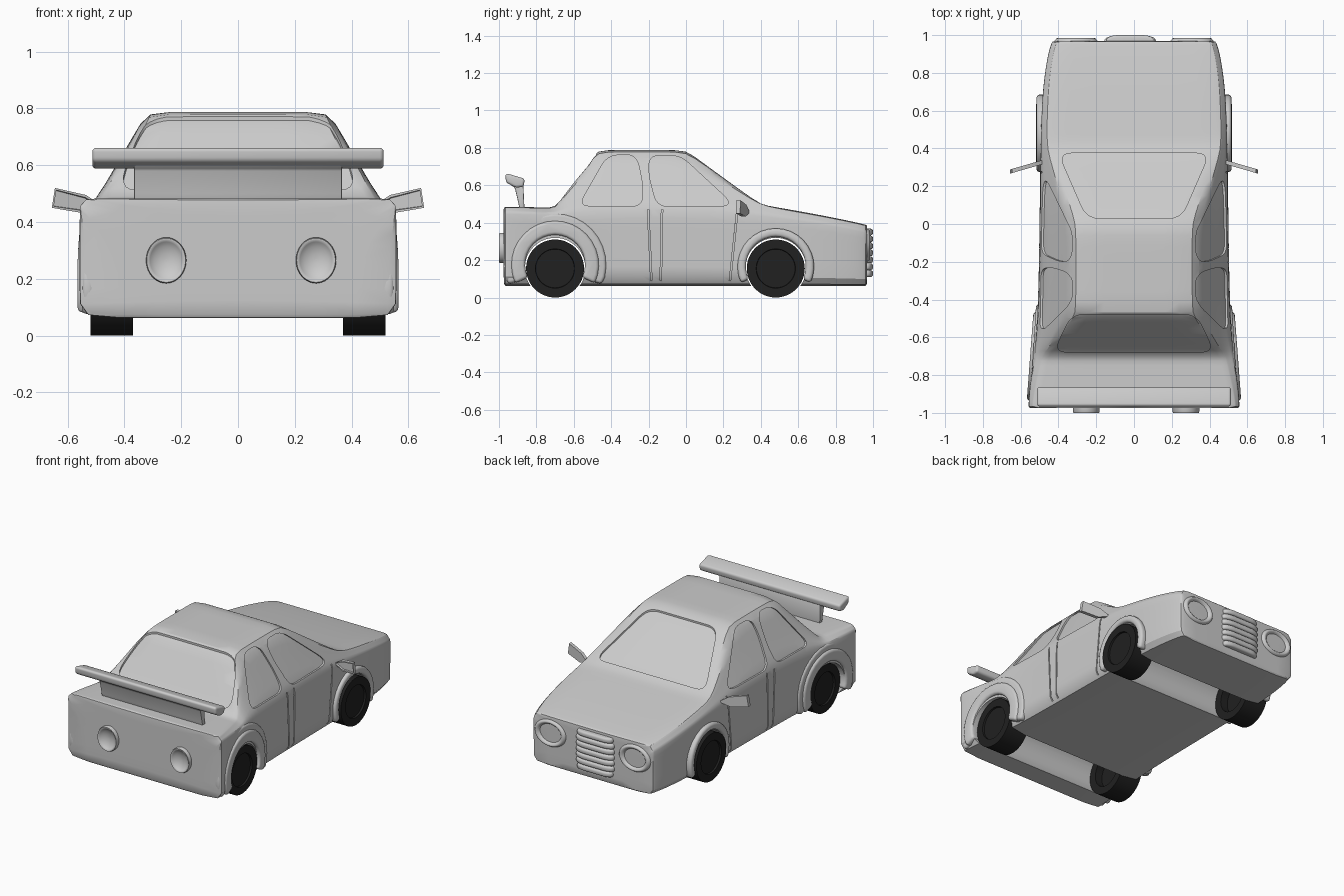
import bpy, bmesh, math
from mathutils import Vector

if "Cube" in bpy.data.objects:
    bpy.data.objects.remove(bpy.data.objects["Cube"])

tyre = bpy.data.materials.new("dark_rubber")
tyre.diffuse_color = (0.015, 0.015, 0.015, 1)
tyre.use_nodes = True
tyre.node_tree.nodes["Principled BSDF"].inputs["Base Color"].default_value = tyre.diffuse_color


def finish(bm, name):
    bmesh.ops.recalc_face_normals(bm, faces=bm.faces[:])
    me = bpy.data.meshes.new(name)
    bm.to_mesh(me)
    bm.free()
    ob = bpy.data.objects.new(name, me)
    bpy.context.collection.objects.link(ob)
    return ob


def apply_smooth(ob, angle=35):
    bpy.ops.object.select_all(action='DESELECT')
    ob.select_set(True)
    bpy.context.view_layer.objects.active = ob
    bpy.ops.object.convert(target='MESH')
    bpy.ops.object.shade_smooth_by_angle(angle=math.radians(angle))


def bevel(ob, width, segs=3):
    m = ob.modifiers.new("bevel", 'BEVEL')
    m.width, m.segments, m.limit_method = width, segs, 'ANGLE'
    m.angle_limit = math.radians(35)
    apply_smooth(ob)


def rounded(pts, r):
    out, n = [], len(pts)
    for i in range(n):
        p, a, b = (Vector(pts[k % n]) for k in (i, i - 1, i + 1))
        s = p + (a - p).normalized() * min(r, .45 * (a - p).length)
        e = p + (b - p).normalized() * min(r, .45 * (b - p).length)
        for k in range(6):
            t = k / 5
            out.append(tuple(s * (1 - t) ** 2 + p * 2 * t * (1 - t) + e * t * t))
    return out


def prism(name, pts, axis, a, b, warp=None, inset=None):
    """Extrude a 2D outline along an axis from a to b; inset = (rim, depth) recesses the a end."""
    def place(p, d):
        v = {'x': (d, p[0], p[1]), 'y': (p[0], d, p[1]), 'z': (p[0], p[1], d)}[axis]
        return warp(*v) if warp else v
    bm = bmesh.new()
    lo = [bm.verts.new(place(p, a)) for p in pts]
    hi = [bm.verts.new(place(p, b)) for p in pts]
    n = len(pts)
    cap = bm.faces.new(lo)
    bm.faces.new(hi)
    for i in range(n):
        bm.faces.new((lo[i], lo[(i + 1) % n], hi[(i + 1) % n], hi[i]))
    if inset:
        bmesh.ops.recalc_face_normals(bm, faces=bm.faces[:])
        bmesh.ops.inset_region(bm, faces=[cap], thickness=inset[0], depth=0)
        bmesh.ops.inset_region(bm, faces=[cap], thickness=.002, depth=-inset[1])
    return finish(bm, name)


def lathe(name, prof, centre, sx, sz, dy):
    """Elliptical turned part facing along y."""
    bm, n = bmesh.new(), 40
    rings = [[bm.verts.new((centre[0] + sx * r * math.cos(2 * math.pi * i / n),
                            centre[1] + dy * d,
                            centre[2] + sz * r * math.sin(2 * math.pi * i / n)))
              for i in range(n)] for r, d in prof]
    for r0, r1 in zip(rings, rings[1:]):
        for i in range(n):
            bm.faces.new((r0[i], r0[(i + 1) % n], r1[(i + 1) % n], r1[i]))
    bm.faces.new(rings[0])
    bm.faces.new(rings[-1])
    ob = finish(bm, name)
    apply_smooth(ob, 50)


# Body shell: stations of y, side half width, belt z, top half width, top z
STATIONS = [(-.975, .558, .455, .535, .483), (-.90, .557, .455, .525, .483),
            (-.70, .53, .45, .475, .482),
            (-.475, .507, .47, .32, .788), (0, .50, .48, .32, .788),
            (.40, .495, .445, .46, .497), (.70, .487, .405, .455, .445),
            (.91, .455, .365, .425, .402), (.968, .432, .35, .405, .387)]


def shell(name):
    bm = bmesh.new()
    rings = [[bm.verts.new((x, y, z)) for x, z in
              ((-w, .062), (-w, zb), (-tw, zt), (tw, zt), (w, zb), (w, .062))]
             for y, w, zb, tw, zt in STATIONS]
    for r0, r1 in zip(rings, rings[1:]):
        for i in range(6):
            bm.faces.new((r0[i], r0[(i + 1) % 6], r1[(i + 1) % 6], r1[i]))
    bm.faces.new(rings[0])
    bm.faces.new(rings[-1])
    bmesh.ops.recalc_face_normals(bm, faces=bm.faces[:])
    crease = bm.edges.layers.float.new('crease_edge')
    for e in bm.edges:
        if e.calc_face_angle() > math.radians(18):
            e[crease] = .52
    ob = finish(bm, name)
    m = ob.modifiers.new("subdivide", 'SUBSURF')
    m.levels = m.render_levels = 3
    return ob


body = shell("body")
core = shell("window_core")
d = core.modifiers.new("shrink", 'DISPLACE')
d.strength, d.mid_level = -.01, 0
helpers = [core]


def boolean(cutter, op):
    m = body.modifiers.new(op, 'BOOLEAN')
    m.operation, m.object, m.solver = op, cutter, 'EXACT'
    cutter.hide_render = True
    helpers.append(cutter)


# Window recesses and door seams: cut through, then filled by the shrunken core
front_win = [(-.195, .76), (-.03, .76), (.235, .515), (.215, .487), (-.155, .487), (-.2, .66)]
rear_win = [(-.575, .49), (-.42, .76), (-.265, .765), (-.23, .6), (-.235, .487)]
for pts in (front_win, rear_win):
    boolean(prism("window_cutter", rounded(pts, .06), 'x', -1, 1), 'DIFFERENCE')
windscreen = [(-.25, .03), (.25, .03), (.40, .375), (-.40, .375)]
back_glass = [(-.33, -.478), (.33, -.478), (.425, -.678), (-.425, -.678)]
for pts in (windscreen, back_glass):
    boolean(prism("glass_cutter", rounded(pts, .07), 'z', .3, 1), 'DIFFERENCE')
for y0, y1 in ((-.203, -.185), (-.128, -.135), (.275, .235)):
    seam = [(y0 - .004, .47), (y0 + .004, .47), (y1 + .004, .09), (y1 - .004, .09)]
    boolean(prism("seam_cutter", seam, 'x', -1, 1), 'DIFFERENCE')
boolean(core, 'UNION')


# Wheel wells run across the full width
def circle(y, z, r, n=48):
    return [(y + r * math.cos(2 * math.pi * i / n), z + r * math.sin(2 * math.pi * i / n))
            for i in range(n)]


AXLES = (-.70, .48)
for y in AXLES:
    boolean(prism("well_cutter", circle(y, .157, .162), 'x', -1, 1), 'DIFFERENCE')
apply_smooth(body, 32)
for h in set(helpers):
    bpy.data.objects.remove(h)


# Wheel arch flares
def arch(name, s, y, z, ri, ro, x0, x1, taper):
    n = 20
    ang = [math.radians(-25 + 230 * i / n) for i in range(n + 1)]
    pts = [(y + ro * math.cos(t), z + ro * math.sin(t)) for t in ang]
    pts += [(y + ri * math.cos(t), z + ri * math.sin(t)) for t in reversed(ang)]
    pts = [(a, max(b, .072)) for a, b in pts]
    ob = prism(name, pts, 'x', x0, x1, lambda a, b, c: (s * (a - taper * (b - y)), b, c))
    bevel(ob, .017, 4)


for s in (-1, 1):
    arch("front_arch", s, .48, .165, .16, .205, .46, .516, 0)
    arch("rear_arch", s, -.70, .175, .16, .235, .49, .55, .075)
    arch("rear_fender", s, -.70, .175, .20, .275, .49, .535, .06)

    # Wheels with a recessed disc on the outside and a hollow inside
    for y in AXLES:
        for name, a, b, depth in (("wheel_outer", .52, .46, .012), ("wheel_inner", .37, .46, .05)):
            w = prism(name, circle(y, .155, .155), 'x', s * a, s * b, inset=(.05, depth))
            w.data.materials.append(tyre)
            apply_smooth(w, 30)

    # Headlights and tail lights
    lathe("headlight", [(.9, -.09), (1, -.05), (1, -.03), (.96, -.012), (.88, -.001), (.8, 0),
                        (.7, -.008), (.6, -.026), (.5, -.034), (.35, -.03), (.05, -.028)],
          (s * .307, .984, .28), .117, .09, 1)
    lathe("tail_light", [(1, -.04), (1, -.008), (.96, 0), (.88, 0), (.8, -.006), (.6, -.016),
                         (.3, -.023), (.05, -.025)], (s * .264 + .011, -1, .265), .071, .081, -1)

    # Door mirrors with a recessed glass
    outline = [(.475, .455), (.535, .495), (.645, .52), (.656, .45), (.55, .432)]
    mir = prism("door_mirror", outline, 'y', 0, .022,
                lambda x, y, z: (s * x, y + .312 - .29 * (x - .5), z), inset=(.009, .01))
    apply_smooth(mir, 30)

# Grille slats with rounded ends
for i in range(7):
    z = .128 + i * .037
    half = .13 if i in (0, 6) else .138
    plan = [(-.02 - half, .94), (-.02 + half, .94), (-.02 + half, .982), (.07, 1), (-.11, 1),
            (-.02 - half, .982)]
    slat = prism("grille_slat", rounded(plan, .03), 'z', z - .018, z + .018)
    bevel(slat, .014, 4)

# Spoiler
wing = [(-.967, .661), (-.95, .661), (-.862, .635), (-.868, .592), (-.91, .587), (-.962, .615)]
bevel(prism("spoiler_wing", wing, 'x', -.513, .513), .014, 4)
stand = [(-.945, .61), (-.87, .61), (-.863, .46), (-.888, .46), (-.895, .50), (-.915, .585)]
bevel(prism("spoiler_stand", stand, 'x', -.367, .367), .005, 2)
